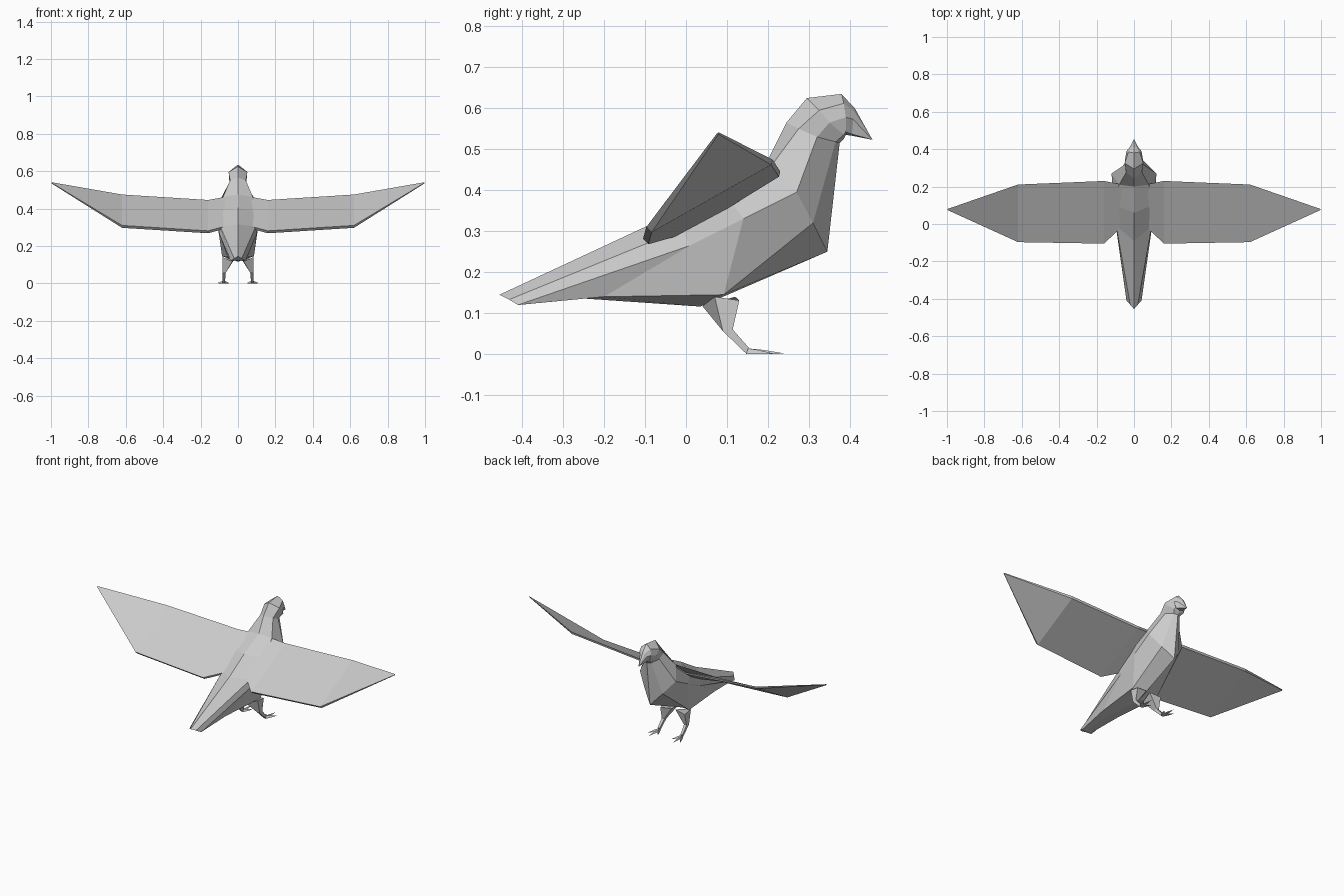
import bpy, bmesh
from mathutils import Vector


def loft(name, rings, mirror=False):
    """Skin a list of equal-length point rings, cap the ends, optionally mirror in x."""
    bm = bmesh.new()
    rows = [[bm.verts.new(p) for p in r] for r in rings]
    n = len(rows[0])
    for a, b in zip(rows, rows[1:]):
        for i in range(n):
            j = (i + 1) % n
            bm.faces.new((a[i], a[j], b[j], b[i]))
    bm.faces.new(rows[0])
    bm.faces.new(rows[-1])
    bmesh.ops.remove_doubles(bm, verts=bm.verts, dist=0.0005)
    bmesh.ops.recalc_face_normals(bm, faces=bm.faces)
    me = bpy.data.meshes.new(name)
    bm.to_mesh(me)
    bm.free()
    ob = bpy.data.objects.new(name, me)
    bpy.context.collection.objects.link(ob)
    if mirror:
        m = ob.modifiers.new("mirror", 'MIRROR')
        m.use_clip = False
        m.use_mirror_merge = False
    return ob


def full_ring(half):
    """Half section from top centre to bottom centre -> closed symmetric section."""
    return half + [(-x, y, z) for x, y, z in half[-2:0:-1]]


# Tail, torso, neck and head: one faceted skin (top, upper, side, low, bottom)
tail = [
    [(0, -.455, .145), (.02, -.432, .133), (.04, -.41, .12), (.03, -.408, .12), (0, -.408, .123)],
    [(0, -.09, .315), (.095, -.01, .305), (.1, .01, .265), (.055, -.2, .14), (0, -.27, .137)],
]
torso = [
    [(0, .06, .405), (.1, .1, .385), (.112, .14, .33), (.085, .092, .145), (0, .035, .116)],
    [(0, .2, .475), (.08, .21, .462), (.12, .27, .395), (.06, .31, .32), (0, .345, .25)],
]
head = [
    [(0, .245, .565), (.042, .275, .55), (.045, .32, .53), (.022, .365, .518), (0, .375, .515)],
    [(0, .295, .625), (.05, .325, .595), (.047, .35, .565), (.035, .385, .535), (0, .385, .525)],
    [(0, .38, .635), (.03, .385, .612), (.04, .39, .578), (.028, .39, .542), (0, .39, .535)],
]
loft("body", [full_ring(h) for h in tail + torso + head])

# Beak: from the forehead down to a hooked tip
beak = [(0, .38, .634), (.03, .385, .612), (.04, .39, .578), (.024, .39, .542), (0, .39, .535)]
brow = [(0, .412, .6), (.014, .411, .592), (.024, .408, .573), (.016, .405, .537), (0, .405, .533)]
tip = [(0, .455, .523)] * 5
loft("beak", [full_ring(h) for h in (beak, brow, tip)])

# Wings: thin slabs (x, front y, front z, rear y, rear z)
wing = []
for x, fy, fz, ry, rz in [(.06, .21, .464, -.01, .308), (.16, .23, .446, -.105, .281),
                          (.62, .211, .475, -.097, .31), (.998, .08, .541, .075, .538)]:
    t = .013 if x < .9 else .003
    wing.append([(x, fy, fz), (x, ry, rz), (x, ry + t, rz - t), (x, fy - .003, fz - t)])
loft("wings", wing, mirror=True)

# Legs: broad thigh, thin angled shank
loft("legs", [
    [(.03, .04, .117), (.082, .07, .14), (.082, .13, .131), (.012, .12, .14)],
    [(.066, .09, .056), (.083, .09, .056), (.083, .114, .06), (.066, .114, .06)],
    [(.07, .147, .001), (.083, .147, .001), (.083, .153, .016), (.07, .153, .016)],
], mirror=True)

# Toes: three flat spikes per foot
for name, tx, ty in [("inner_toe", .045, .205), ("middle_toe", .08, .245), ("outer_toe", .112, .215)]:
    r = Vector((.076, .15, 0))
    end = Vector((tx, ty, .001))
    side = (end - r).cross(Vector((0, 0, 1))).normalized() * .008
    mid = r.lerp(end, .4)
    up = Vector((0, 0, .014))
    loft(name, [[r - side, r + side, r + up],
                [mid - side * .9, mid + side * .9, mid + up * .7],
                [end, end, end]], mirror=True)
